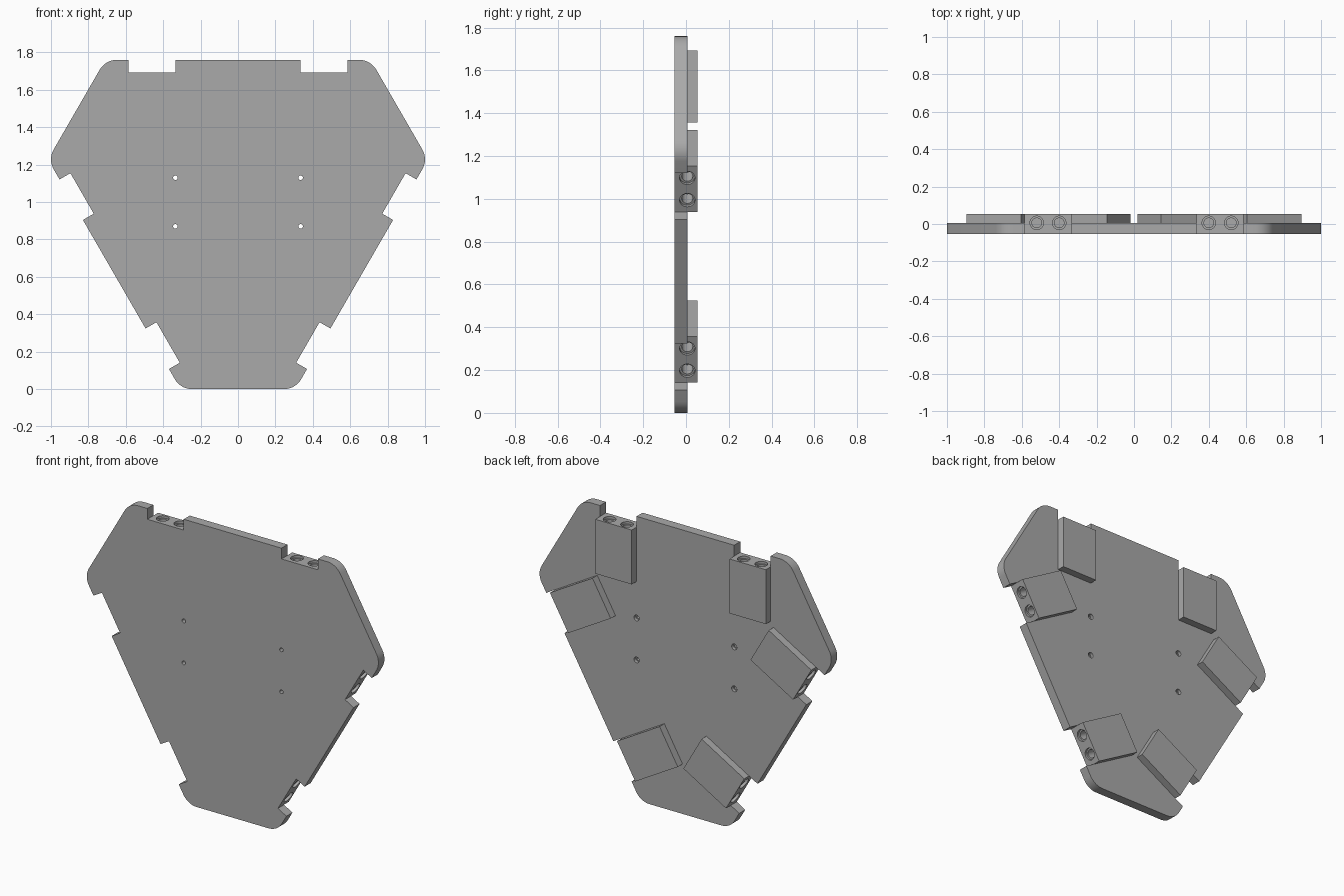
import bpy, bmesh
from math import radians, cos, sin
from mathutils import Matrix, Vector

if "Cube" in bpy.data.objects:
    bpy.data.objects.remove(bpy.data.objects["Cube"])

CENTRE_Z = 0.996                    # centre of the three-fold symmetry
LONG, SHORT = 0.764, 0.996          # distance from centre to long and short sides
FILLET = 0.105
SEAT = 0.697                        # distance from centre to notch floor
IN, OUT = 0.335, 0.585              # notch limits along a long side
FRONT, MID, BACK = -0.053, 0.006, 0.053

grey = bpy.data.materials.new("plain grey")
grey.use_nodes = True
grey.diffuse_color = (0.4, 0.4, 0.4, 1)
grey.node_tree.nodes["Principled BSDF"].inputs["Base Color"].default_value = (0.4, 0.4, 0.4, 1)


def turn(k):
    """Frame of the k-th long side, with its outward direction along local z."""
    return Matrix.Translation((0, 0, CENTRE_Z)) @ Matrix.Rotation(radians(120 * k), 4, 'Y')


def finish(bm, name):
    bmesh.ops.recalc_face_normals(bm, faces=bm.faces)
    mesh = bpy.data.meshes.new(name)
    bm.to_mesh(mesh)
    bm.free()
    mesh.materials.append(grey)
    obj = bpy.data.objects.new(name, mesh)
    bpy.context.collection.objects.link(obj)
    return obj


def slab(name, points, y0, y1):
    """Extrude an outline given in x and z from y0 to y1."""
    bm = bmesh.new()
    face = bm.faces.new([bm.verts.new((p.x, y0, p.z)) for p in points])
    ext = bmesh.ops.extrude_face_region(bm, geom=[face])["geom"]
    moved = [v for v in ext if isinstance(v, bmesh.types.BMVert)]
    bmesh.ops.translate(bm, verts=moved, vec=(0, y1 - y0, 0))
    return finish(bm, name)


def cylinder(bm, frame, radius, start, end):
    """Cylinder along the local z of a frame."""
    bmesh.ops.create_cone(bm, cap_ends=True, segments=32, radius1=radius, radius2=radius,
                          depth=end - start,
                          matrix=frame @ Matrix.Translation((0, 0, (start + end) / 2)))


# Plate outline: half a long side, mirrored, then turned three times
arc_z = LONG - FILLET
arc_x = (SHORT - FILLET - 0.5 * arc_z) / cos(radians(30))
half = [(IN, LONG), (IN, SEAT), (OUT, SEAT), (OUT, LONG)]
for i in range(11):
    a = radians(90 - 6 * i)
    half.append((arc_x + FILLET * cos(a), arc_z + FILLET * sin(a)))
side = [(-x, z) for x, z in reversed(half)] + half
# Adjoining fillets meet on the short sides
outline = [turn(k) @ Vector((x, 0, z)) for k in range(3) for x, z in side]
parts = [slab("base_plate", outline, FRONT, MID)]

# Mounting blocks behind each notch
for k in range(3):
    for s, label in ((-1, "a"), (1, "b")):
        corners = [(IN, 0.36), (OUT, 0.36), (OUT, SEAT), (IN, SEAT)]
        points = [turn(k) @ Vector((s * x, 0, z)) for x, z in corners]
        parts.append(slab(f"mounting_block_{k + 1}{label}", points, MID, BACK))

# Stepped bores in the notch floors, and stepped screw holes through the plate
wide, narrow = bmesh.new(), bmesh.new()
for k in range(3):
    for s in (-1, 1):
        for x in (0.4, 0.52):
            frame = turn(k) @ Matrix.Translation((s * x, MID, 0))
            cylinder(wide, frame, 0.036, SEAT - 0.015, SEAT + 0.03)
            cylinder(narrow, frame, 0.026, SEAT - 0.1, SEAT + 0.04)
for x in (-0.335, 0.335):
    for z in (0.87, 1.13):
        frame = Matrix.Translation((x, 0, z)) @ Matrix.Rotation(radians(-90), 4, 'X')
        cylinder(wide, frame, 0.018, MID - 0.02, BACK)
        cylinder(narrow, frame, 0.012, FRONT - 0.05, BACK + 0.01)
cutters = [finish(wide, "wide_cutter"), finish(narrow, "narrow_cutter")]

for obj in parts:
    bpy.ops.object.select_all(action='DESELECT')
    obj.select_set(True)
    bpy.context.view_layer.objects.active = obj
    for cutter in cutters:
        mod = obj.modifiers.new("holes", 'BOOLEAN')
        mod.operation = 'DIFFERENCE'
        mod.solver = 'EXACT'
        mod.object = cutter
        bpy.ops.object.modifier_apply(modifier=mod.name)
    bpy.ops.object.shade_smooth_by_angle(angle=radians(30))

for cutter in cutters:
    bpy.data.objects.remove(cutter)
